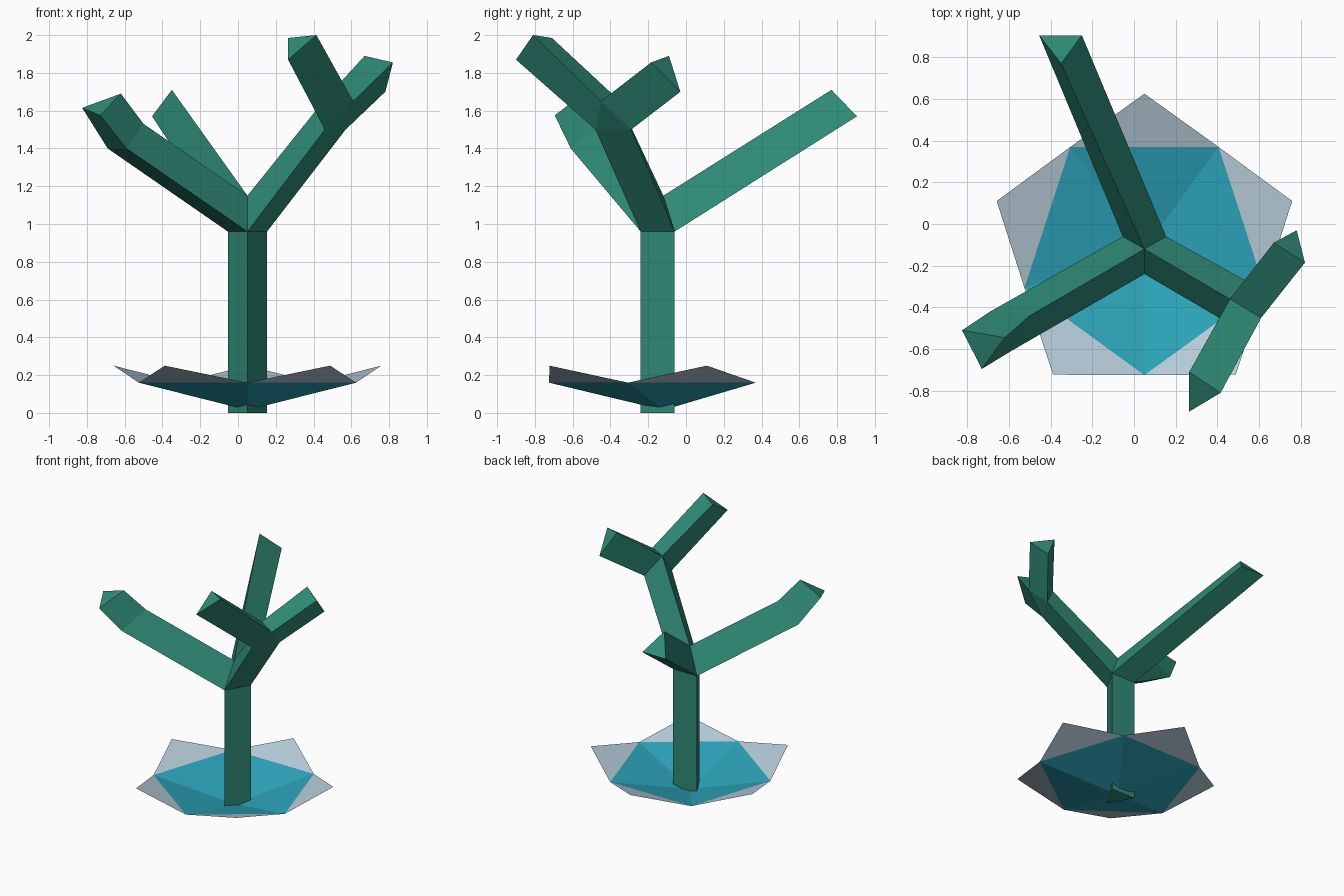
import bpy, bmesh
from math import cos, sin, radians
from mathutils import Vector

cube = bpy.data.objects.get("Cube")
if cube:
    bpy.data.objects.remove(cube)


def material(name, srgb):
    color = [(c / 255) ** 2.2 for c in srgb] + [1]
    mat = bpy.data.materials.new(name)
    mat.use_nodes = True
    mat.diffuse_color = color
    mat.node_tree.nodes["Principled BSDF"].inputs["Base Color"].default_value = color
    return mat


green = material("teal green", (51, 139, 119))
cyan = material("water cyan", (48, 164, 186))
pale = material("pale blue grey", (182, 204, 217))


def finish(bm, name, mats):
    mesh = bpy.data.meshes.new(name)
    bm.to_mesh(mesh)
    bm.free()
    for m in mats:
        mesh.materials.append(m)
    obj = bpy.data.objects.new(name, mesh)
    bpy.context.collection.objects.link(obj)
    return obj


def polar(radius, angle, z):
    a = radians(angle)
    return Vector((0.05 + radius * cos(a), -0.12 + radius * sin(a), z))


# Tree: three-sided limbs sharing their corner points, welded into one shell
tree = bmesh.new()


def face(*points):
    return tree.faces.new([tree.verts.new(p) for p in points])


def limb(rings, cap_start=False, cap_end=True):
    for a, b in zip(rings, rings[1:]):
        for i in range(3):
            j = (i + 1) % 3
            face(a[i], a[j], b[j], b[i])
    if cap_start:
        face(*rings[0])
    if cap_end:
        face(*rings[-1])


def shifted(ring, offset):
    return [p + Vector(offset) for p in ring]


def ring(*points):
    return [Vector(p) for p in points]


# Trunk
foot = [polar(0.12, a, 0) for a in (270, 30, 150)]
top = shifted(foot, (0, 0, 0.96))
front, left, right = top
crotch = Vector((0.05, -0.12, 1.15))
limb([foot, top], cap_start=True, cap_end=False)

# Straight back branch
back_base = [left, right, crotch]
limb([back_base, ring((-0.25, 0.905, 1.57), (-0.455, 0.905, 1.57), (-0.35, 0.77, 1.71))])

# Bent branch on the right
limb([[right, front, crotch],
      ring((-0.69, -0.42, 1.40), (-0.59, -0.61, 1.40), (-0.50, -0.44, 1.53)),
      ring((-0.825, -0.51, 1.615), (-0.73, -0.695, 1.575), (-0.62, -0.545, 1.69))])

# Forked branch on the left
low_front, low_back, upper = fork = ring((0.46, -0.48, 1.50), (0.57, -0.29, 1.50), (0.46, -0.36, 1.66))
outer = Vector((0.61, -0.45, 1.65))
limb([[front, left, crotch], fork], cap_end=False)
face(low_front, low_back, outer)
limb([[low_front, outer, upper],
      ring((0.265, -0.90, 1.87), (0.415, -0.81, 2.0), (0.265, -0.71, 1.985))])
limb([[low_back, upper, outer],
      ring((0.78, -0.03, 1.70), (0.67, -0.09, 1.89), (0.82, -0.185, 1.855))])

bmesh.ops.remove_doubles(tree, verts=tree.verts[:], dist=0.001)
bmesh.ops.recalc_face_normals(tree, faces=tree.faces[:])
finish(tree, "forked_tree", [green])

# Shallow five-sided dish with raised pointed petals
dish = bmesh.new()
centre = dish.verts.new(polar(0, 0, 0.015))
inner = [dish.verts.new(polar(0.605, -90 + 72 * i, 0.16)) for i in range(5)]
tips = [dish.verts.new(polar(0.745, -54 + 72 * i, 0.25)) for i in range(5)]
for i in range(5):
    a, b = inner[i], inner[(i + 1) % 5]
    dish.faces.new((centre, a, b)).material_index = 0
    dish.faces.new((a, tips[i], b)).material_index = 1
finish(dish, "petal_dish", [cyan, pale])
